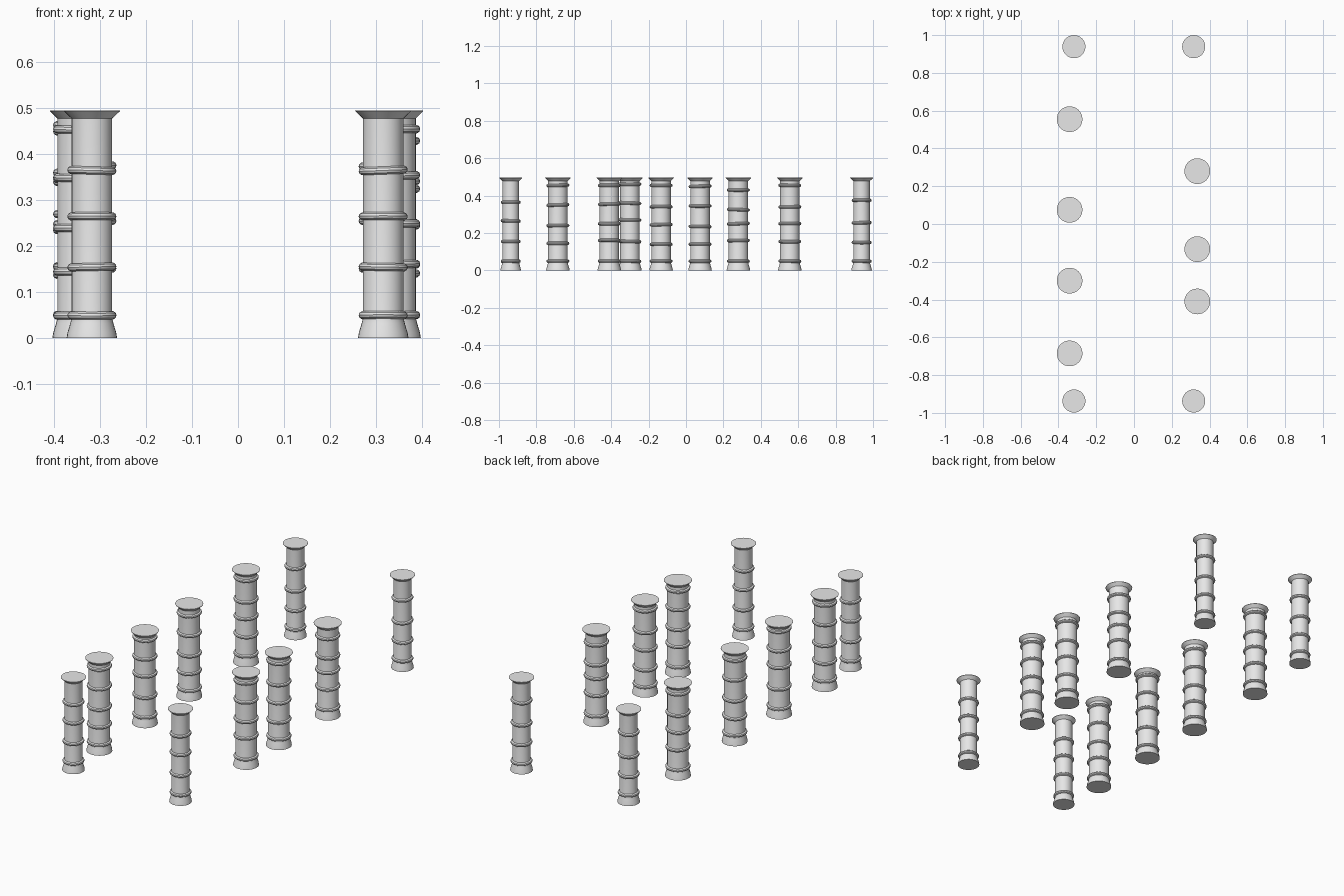
import bpy, bmesh, math, random
from mathutils import Matrix, Vector

random.seed(4)
cube = bpy.data.objects.get("Cube")
if cube:
    bpy.data.objects.remove(cube, do_unlink=True)

stone = bpy.data.materials.new("pale_grey_stone")
stone.use_nodes = True
GREY = (0.8, 0.8, 0.8, 1)
stone.diffuse_color = GREY
stone.node_tree.nodes["Principled BSDF"].inputs["Base Color"].default_value = GREY

SIDES = 32
HEIGHT = 0.496


def lathe(bm, profile, matrix, closed=False):
    """Revolve (radius, z) points about z; cap the ends when not closed."""
    rings = []
    for r, z in profile:
        angles = [math.tau * i / SIDES for i in range(SIDES)]
        rings.append([bm.verts.new(matrix @ Vector((r * math.cos(a), r * math.sin(a), z)))
                      for a in angles])
    pairs = list(zip(rings, rings[1:]))
    if closed:
        pairs.append((rings[-1], rings[0]))
    for low, high in pairs:
        for i in range(SIDES):
            j = (i + 1) % SIDES
            bm.faces.new((low[i], low[j], high[j], high[i]))
    if not closed:
        bm.faces.new(rings[0][::-1])
        bm.faces.new(rings[-1])


def finish(bm, name, x, y):
    bmesh.ops.recalc_face_normals(bm, faces=bm.faces)
    mesh = bpy.data.meshes.new(name)
    bm.to_mesh(mesh)
    bm.free()
    mesh.materials.append(stone)
    obj = bpy.data.objects.new(name, mesh)
    obj.location = (x, y, 0)
    bpy.context.collection.objects.link(obj)
    bpy.ops.object.select_all(action='DESELECT')
    obj.select_set(True)
    bpy.context.view_layer.objects.active = obj
    bpy.ops.object.shade_smooth_by_angle(angle=math.radians(35))


def column(name, x, y, shaft, top, bands):
    # Shaft with flared foot and wide conical capital
    bm = bmesh.new()
    lathe(bm, [(shaft + 0.011, 0), (shaft + 0.009, 0.012), (shaft + 0.003, 0.032),
               (shaft, 0.045), (shaft, 0.478), (top, 0.494), (top, HEIGHT)], Matrix())
    finish(bm, name + "_shaft", x, y)
    # Rounded bands, each slightly tilted like hand-cut stone
    bm = bmesh.new()
    for z in bands:
        tilt = Matrix.Rotation(random.uniform(-0.04, 0.04), 4, random.choice("XY"))
        section = [(shaft + 0.0095 * math.cos(math.tau * k / 10),
                    0.009 * math.sin(math.tau * k / 10)) for k in range(10)]
        lathe(bm, section, Matrix.Translation((0, 0, z)) @ tilt, closed=True)
    finish(bm, name + "_bands", x, y)


# Slim corner columns
for end, y, bands in (("front", -0.937, (0.05, 0.155, 0.265, 0.365)),
                      ("back", 0.939, (0.05, 0.15, 0.255, 0.375))):
    for side, x in (("left", 0.316), ("right", -0.318)):
        column(f"{end}_{side}_corner_column", x, y, 0.044, 0.061, bands)

# Thicker columns along each side: y and band heights
ROWS = {
    "left": (0.335, [(-0.41, (0.05, 0.16, 0.25, 0.355, 0.455)),
                     (-0.133, (0.05, 0.14, 0.245, 0.34, 0.455)),
                     (0.28, (0.05, 0.16, 0.25, 0.325, 0.43))]),
    "right": (-0.341, [(-0.685, (0.05, 0.145, 0.24, 0.35, 0.455)),
                       (-0.30, (0.05, 0.155, 0.27, 0.36, 0.462)),
                       (0.075, (0.05, 0.14, 0.235, 0.345, 0.45)),
                       (0.555, (0.05, 0.155, 0.25, 0.34, 0.455))]),
}
for side, (x, row) in ROWS.items():
    for n, (y, bands) in enumerate(row, 1):
        column(f"{side}_row_column_{n}", x, y, 0.052, 0.068, bands)
